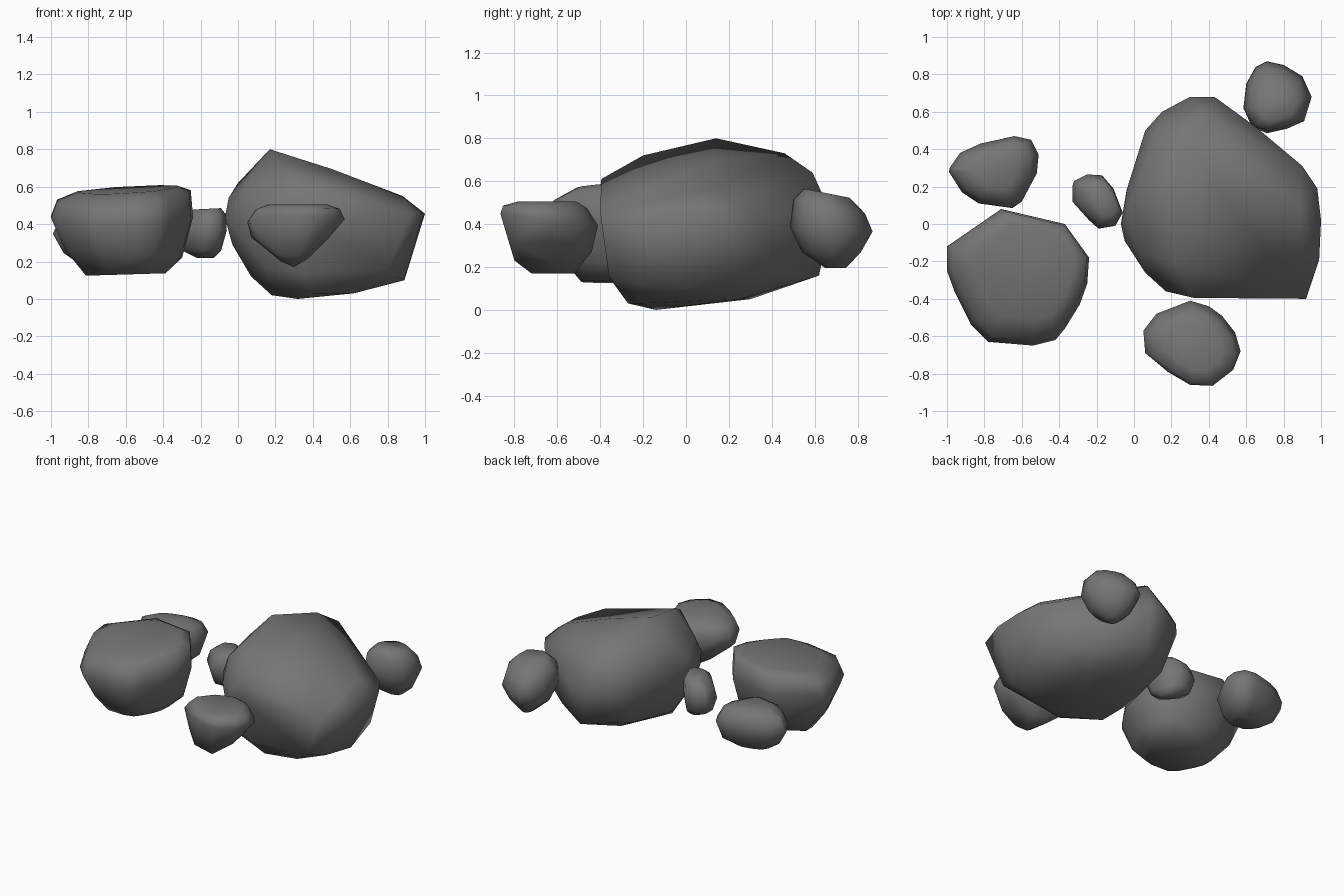
import bpy, bmesh

stone = bpy.data.materials.new("dark_stone")
stone.diffuse_color = (.18, .18, .18, 1)


def rock(name, outline, loops, extra=()):
    """Hull of a plan outline repeated at several heights.
    Each loop: (scale, shift x, shift y, height, slope x, slope y)."""
    xs = [p[0] for p in outline]
    ys = [p[1] for p in outline]
    cx, cy = (min(xs) + max(xs)) / 2, (min(ys) + max(ys)) / 2
    bm = bmesh.new()
    for s, dx, dy, z, sx, sy in loops:
        for x, y in outline:
            u, v = (x - cx) * s + dx, (y - cy) * s + dy
            bm.verts.new((cx + u, cy + v, z + sx * u + sy * v))
    for p in extra:
        bm.verts.new(p)
    res = bmesh.ops.convex_hull(bm, input=bm.verts[:])
    junk = {g for g in res["geom_interior"] + res["geom_unused"]
            if isinstance(g, bmesh.types.BMVert)}
    bmesh.ops.delete(bm, geom=list(junk), context='VERTS')
    bmesh.ops.recalc_face_normals(bm, faces=bm.faces[:])
    for f in bm.faces:
        f.smooth = True
    mesh = bpy.data.meshes.new(name)
    bm.to_mesh(mesh)
    bm.free()
    mesh.materials.append(stone)
    ob = bpy.data.objects.new(name, mesh)
    bpy.context.collection.objects.link(ob)
    return ob


# Main boulder: belt outline, peaked crown sloping right, rounded underside
rock("main_boulder",
     [(.43, .68), (.30, .68), (.15, .60), (.06, .50), (-.04, .18), (-.07, 0),
      (-.05, -.09), (.06, -.26), (.17, -.36), (.30, -.39), (.92, -.40),
      (.99, -.19), (1, .02), (.98, .19), (.90, .31), (.65, .52)],
     [(1, 0, 0, .445, .02, 0)],
     [(.17, .14, .80), (.22, -.20, .72), (.32, -.395, .61), (.03, -.15, .58),
      (-.05, .05, .54), (0, .15, .62), (.30, .46, .73), (.38, .59, .64),
      (.12, .48, .60), (.50, .12, .695), (.72, .10, .60), (.88, .10, .55),
      (.60, .46, .55), (.89, 0, .10), (.85, -.22, .12),
      (.62, -.22, .03), (.62, .25, .05), (.32, -.14, 0), (.18, -.10, .02),
      (.40, -.27, .03), (.30, .30, .05), (.40, .62, .16), (.12, .42, .17),
      (.07, .05, .12), (-.03, .02, .29), (.15, -.30, .16), (.35, -.35, .14),
      (.80, -.36, .16), (.66, .45, .17), (.85, .28, .16)])

# Left boulder: broad tilted top, tapered base
rock("left_boulder",
     [(-.71, .08), (-.37, 0), (-.24, -.18), (-.25, -.32), (-.29, -.43),
      (-.37, -.56), (-.42, -.62), (-.54, -.65), (-.78, -.63), (-.87, -.54),
      (-.96, -.36), (-1, -.25), (-1, -.12)],
     [(.56, .02, 0, .13, .03, 0), (.82, .01, .01, .24, -.06, 0),
      (1, 0, 0, .43, 0, .08), (.94, .01, .01, .54, .08, .11),
      (.7, .03, .03, .58, .06, .07)])

# Back left stone
rock("back_left_stone",
     [(-.64, .47), (-.55, .45), (-.51, .37), (-.52, .27), (-.60, .12),
      (-.65, .085), (-.83, .11), (-.92, .17), (-.99, .28), (-.985, .30),
      (-.93, .38), (-.82, .43)],
     [(.45, .02, -.02, .18, 0, 0), (.8, .01, 0, .245, 0, 0),
      (1, 0, 0, .36, .05, 0), (.84, 0, 0, .44, .03, 0),
      (.5, 0, 0, .475, .03, 0)])

# Front stone: flat top, keel-shaped underside
rock("front_stone",
     [(.30, -.41), (.40, -.44), (.47, -.49), (.54, -.58), (.57, -.68),
      (.53, -.78), (.42, -.865), (.30, -.86), (.18, -.79), (.06, -.69),
      (.05, -.57), (.12, -.48)],
     [(1, 0, 0, .42, 0, -.12), (.86, .01, -.02, .48, 0, -.03),
      (.6, .01, -.01, .505, 0, 0)],
     [(.30, -.52, .17), (.30, -.72, .17), (.23, -.60, .20), (.38, -.60, .22),
      (.07, -.60, .33), (.30, -.44, .27), (.33, -.80, .23), (.48, -.65, .32),
      (.30, -.42, .36), (.12, -.72, .30), (.21, -.79, .24), (.08, -.67, .33),
      (.44, -.80, .30), (.43, -.52, .30)])

# Middle pebble
rock("middle_pebble",
     [(-.33, .20), (-.32, .23), (-.25, .265), (-.17, .26), (-.11, .19),
      (-.06, .06), (-.10, -.01), (-.19, -.025), (-.24, .02), (-.33, .12)],
     [(.35, .02, .02, .22, 0, 0), (.78, 0, .01, .26, 0, 0),
      (1, 0, 0, .36, .05, 0), (.88, .01, 0, .44, .1, 0),
      (.55, .03, 0, .48, .05, 0)])

# Back right stone: high toward the main boulder, pointed below
rock("back_right_stone",
     [(.71, .87), (.80, .85), (.90, .79), (.95, .68), (.91, .55), (.82, .51),
      (.71, .485), (.63, .52), (.585, .62), (.60, .75), (.65, .84)],
     [(.25, 0, .02, .195, 0, 0), (.72, 0, 0, .27, 0, 0),
      (1, 0, 0, .375, 0, -.05), (.87, 0, -.01, .48, 0, -.2),
      (.55, 0, -.02, .54, 0, -.2)])
